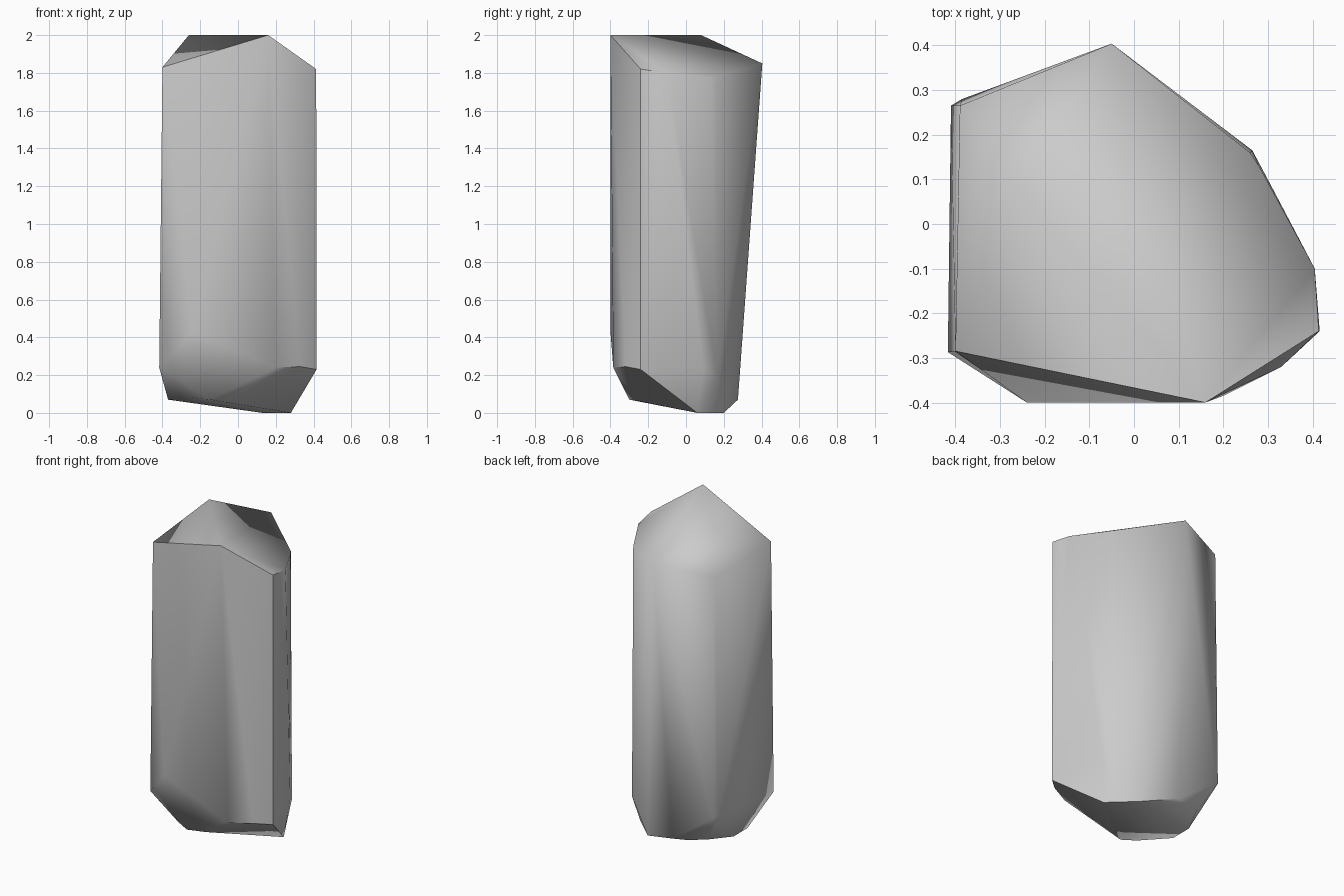
import bpy
import bmesh
import math

default_cube = bpy.data.objects.get("Cube")
if default_cube:
    bpy.data.objects.remove(default_cube, do_unlink=True)


def flat_material(name, colour):
    material = bpy.data.materials.new(name)
    material.use_nodes = True
    material.diffuse_color = colour
    shader = material.node_tree.nodes["Principled BSDF"]
    shader.inputs["Base Color"].default_value = colour
    return material


def convex_stone(name, corner_groups, material):
    """Wrap the corners in one tight convex skin with softened shallow edges."""
    bm = bmesh.new()
    for group in corner_groups:
        for corner in group:
            bm.verts.new(corner)
    bmesh.ops.convex_hull(bm, input=bm.verts[:])
    loose = [v for v in bm.verts if not v.link_faces]
    bmesh.ops.delete(bm, geom=loose, context="VERTS")
    bmesh.ops.recalc_face_normals(bm, faces=bm.faces[:])
    mesh = bpy.data.meshes.new(name)
    bm.to_mesh(mesh)
    bm.free()
    mesh.materials.append(material)
    stone = bpy.data.objects.new(name, mesh)
    bpy.context.collection.objects.link(stone)
    bpy.ops.object.select_all(action="DESELECT")
    stone.select_set(True)
    bpy.context.view_layer.objects.active = stone
    bpy.ops.object.shade_smooth_by_angle(angle=math.radians(50))
    return stone


# Ridge across the top
ridge = [(.16, -.4, 2), (-.26, .08, 2)]

# Shoulder where the top facets meet the tall sides
shoulder = [(-.05, .404, 1.85), (-.39, .265, 1.81), (-.4, -.285, 1.83),
            (.414, -.24, 1.82), (.405, -.1, 1.8),
            (.28, .13, 1.78), (.26, .16, 1.78)]

# Lower rim where the tall sides turn under
lower_rim = [(-.417, -.287, .24), (-.24, -.4, .43), (.2, -.385, .24),
             (.33, -.32, .245), (.416, -.24, .23), (.305, .09, .24),
             (.265, .165, .2), (-.41, .265, .29), (-.385, .28, .28)]

# Slanted underside
underside = [(.28, .06, 0), (.13, .2, 0), (-.1, .275, .07), (-.19, .25, .075),
             (-.3, .2, .09), (-.37, .05, .07), (-.37, -.09, .07),
             (-.24, -.26, .08), (-.15, -.3, .07), (-.05, -.25, .062)]

stone_grey = flat_material("stone grey", (.6, .6, .6, 1))
convex_stone("stone_pillar", [ridge, shoulder, lower_rim, underside], stone_grey)
